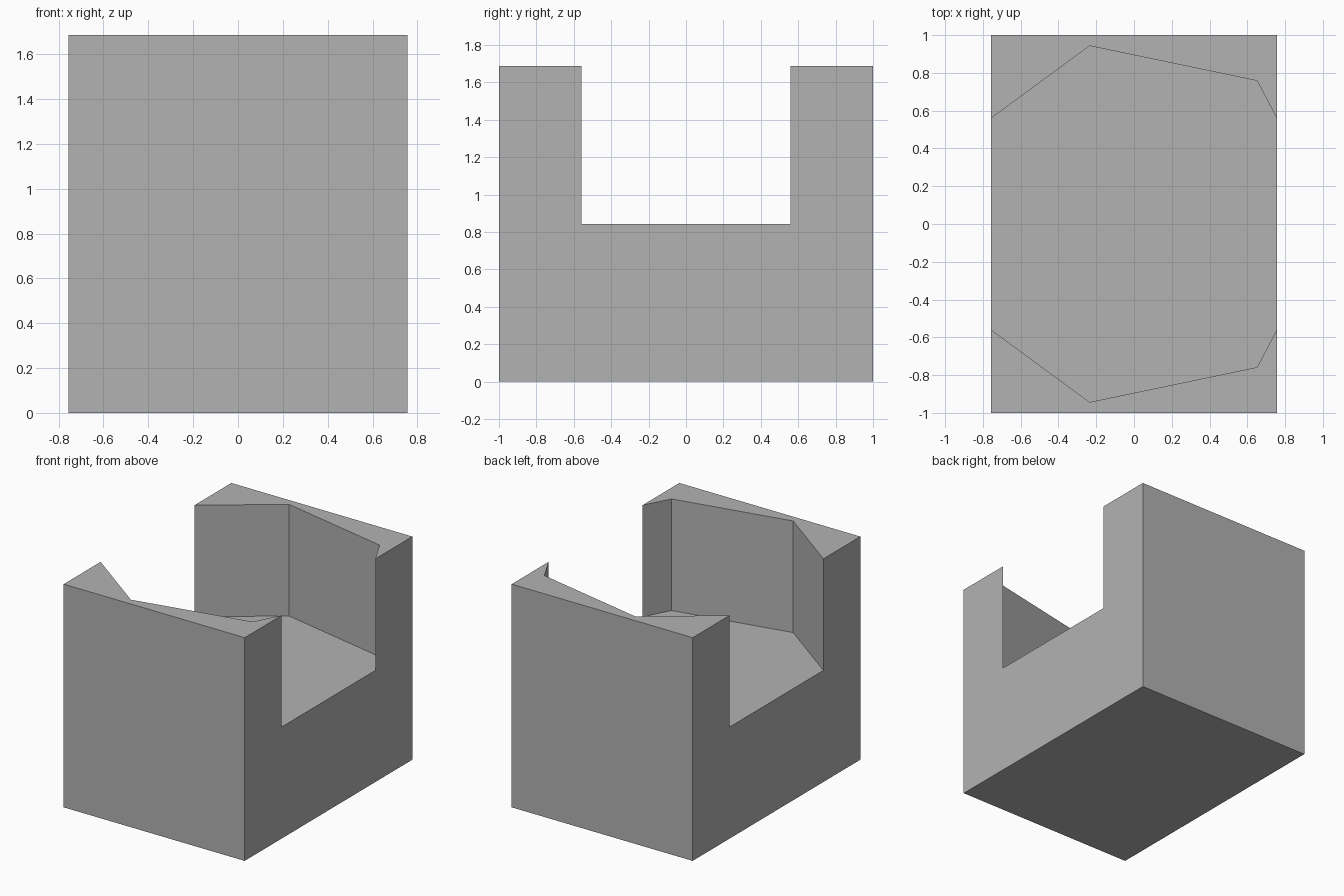
import bpy
import bmesh

cube = bpy.data.objects.get("Cube")
if cube:
    bpy.data.objects.remove(cube, do_unlink=True)

HX, HY = 0.756, 1.0           # half width and half depth
FLOOR, TOP = 0.843, 1.686     # channel floor and wall top heights

# Single grey material
grey = bpy.data.materials.new("plain grey")
grey.use_nodes = True
colour = (0.448, 0.448, 0.448, 1.0)
grey.diffuse_color = colour
grey.node_tree.nodes["Principled BSDF"].inputs["Base Color"].default_value = colour

# Plan of the channel edge, mirrored front to back
edge = [(-HX, 0.56), (-0.235, 0.943), (0.652, 0.758), (HX, 0.56)]
mirrored = [(x, -y) for x, y in edge]
corners = [(HX, HY), (-HX, HY)]

bm = bmesh.new()


def ring(points, z):
    return [bm.verts.new((x, y, z)) for x, y in points]


# Floor of the channel
bm.faces.new(ring(mirrored + edge[::-1], FLOOR))

# Wall tops and inner wall faces, front and back
for line, s in ((edge, 1), (mirrored, -1)):
    top = ring(line + [(x, y * s) for x, y in corners], TOP)
    bm.faces.new(top if s > 0 else top[::-1])
    for a, b in zip(line, line[1:]):
        bm.faces.new([bm.verts.new((*p, z)) for p, z in
                      ((a, FLOOR), (b, FLOOR), (b, TOP), (a, TOP))])

# U-shaped sides
profile = [(-HY, 0), (HY, 0), (HY, TOP), (0.56, TOP), (0.56, FLOOR),
           (-0.56, FLOOR), (-0.56, TOP), (-HY, TOP)]
for x in (-HX, HX):
    bm.faces.new([bm.verts.new((x, y, z)) for y, z in profile])

# Outer front and back, then the base
for y in (-HY, HY):
    bm.faces.new([bm.verts.new(p) for p in
                  ((-HX, y, 0), (HX, y, 0), (HX, y, TOP), (-HX, y, TOP))])
bm.faces.new(ring([(-HX, -HY), (HX, -HY), (HX, HY), (-HX, HY)], 0))

# Weld into one closed solid
bmesh.ops.remove_doubles(bm, verts=bm.verts[:], dist=0.0005)
bmesh.ops.recalc_face_normals(bm, faces=bm.faces[:])
mesh = bpy.data.meshes.new("channel_block")
bm.to_mesh(mesh)
bm.free()
mesh.materials.append(grey)
block = bpy.data.objects.new("channel_block", mesh)
bpy.context.collection.objects.link(block)
